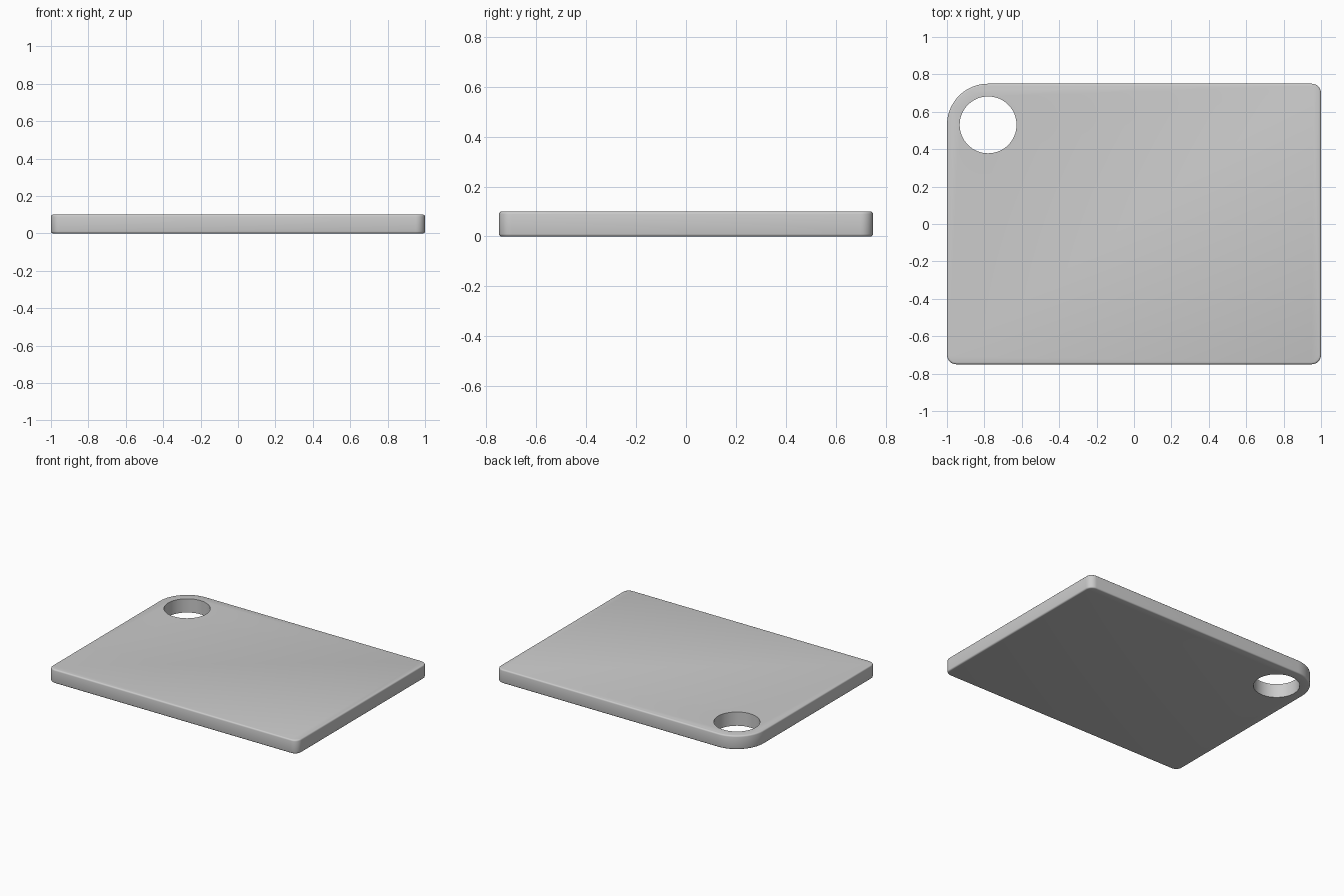
import bpy, bmesh
from math import cos, sin, pi, radians

if "Cube" in bpy.data.objects:
    bpy.data.objects.remove(bpy.data.objects["Cube"])

W, D, H = 1.0, 0.75, 0.10
BIG, SMALL, HOLE = 0.22, 0.05, 0.152

# Board outline: one large rounded corner, three small ones
outline = []
for i, (sx, sy, r) in enumerate([(1, 1, SMALL), (-1, 1, BIG), (-1, -1, SMALL), (1, -1, SMALL)]):
    steps = 20 if r == BIG else 8
    for k in range(steps + 1):
        a = i * pi / 2 + k / steps * pi / 2
        outline.append((sx * (W - r) + r * cos(a), sy * (D - r) + r * sin(a), 0))

bm = bmesh.new()
face = bm.faces.new([bm.verts.new(p) for p in outline])
ext = bmesh.ops.extrude_face_region(bm, geom=[face])
bmesh.ops.translate(bm, vec=(0, 0, H), verts=[v for v in ext["geom"] if isinstance(v, bmesh.types.BMVert)])
bmesh.ops.recalc_face_normals(bm, faces=bm.faces)

# Softened top and bottom rims
rims = [e for e in bm.edges if abs(e.verts[0].co.z - e.verts[1].co.z) < 1e-6]
bmesh.ops.bevel(bm, geom=rims, offset=0.01, segments=3, profile=0.5, affect='EDGES')
mesh = bpy.data.meshes.new("cutting_board")
bm.to_mesh(mesh)
bm.free()
board = bpy.data.objects.new("cutting_board", mesh)
bpy.context.collection.objects.link(board)

# Hanging hole, concentric with the large corner
bpy.ops.mesh.primitive_cylinder_add(vertices=64, radius=HOLE, depth=0.4, location=(-W + BIG, D - BIG, H / 2))
cutter = bpy.context.object
cutter.name = "hole_cutter"
cutter.hide_render = True
mod = board.modifiers.new("hole", 'BOOLEAN')
mod.operation = 'DIFFERENCE'
mod.solver = 'EXACT'
mod.object = cutter

bpy.ops.object.select_all(action='DESELECT')
board.select_set(True)
bpy.context.view_layer.objects.active = board
bpy.ops.object.modifier_apply(modifier=mod.name)
bpy.data.objects.remove(cutter)
bpy.ops.object.shade_smooth_by_angle(angle=radians(35))
